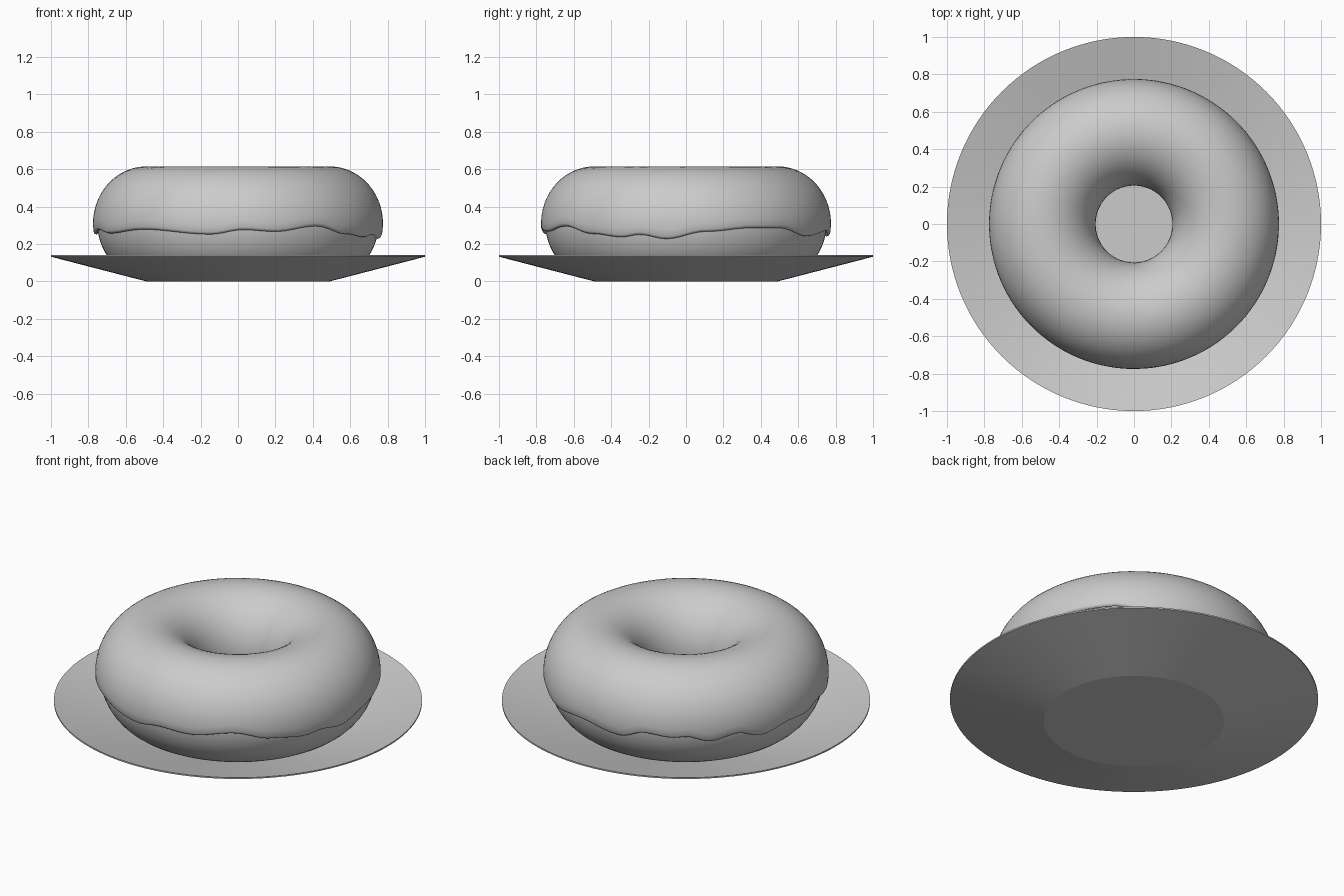
import bpy
from math import sin, cos, pi, tau, asin, radians

if "Cube" in bpy.data.objects:
    bpy.data.objects.remove(bpy.data.objects["Cube"])


def make_rings(name, section, seg, smooth_angle):
    """Sweep a closed (radius, z) section around z; the section may vary with angle."""
    verts, faces, n = [], [], 0
    for i in range(seg):
        a = tau * i / seg
        pts = section(a)
        n = len(pts)
        verts += [(r * cos(a), r * sin(a), z) for r, z in pts]
    for i in range(seg):
        j = (i + 1) % seg
        for k in range(n):
            m = (k + 1) % n
            faces.append((i * n + k, j * n + k, j * n + m, i * n + m))
    return make_mesh(name, verts, faces, smooth_angle)


def make_mesh(name, verts, faces, smooth_angle):
    me = bpy.data.meshes.new(name)
    me.from_pydata(verts, [], faces)
    ob = bpy.data.objects.new(name, me)
    bpy.context.collection.objects.link(ob)
    bpy.ops.object.select_all(action='DESELECT')
    ob.select_set(True)
    bpy.context.view_layer.objects.active = ob
    bpy.ops.object.shade_smooth_by_angle(angle=radians(smooth_angle))
    return ob


# Plate: thin dish with a flat foot and straight sloping rim
SEG = 128
profile = [(0.49, 0), (1.0, 0.132), (1.0, 0.14), (0.49, 0.008)]
pv = [(r * cos(tau * i / SEG), r * sin(tau * i / SEG), z)
      for r, z in profile for i in range(SEG)]
pf = [(k * SEG + i, k * SEG + (i + 1) % SEG,
       (k + 1) * SEG + (i + 1) % SEG, (k + 1) * SEG + i)
      for k in range(3) for i in range(SEG)]
pf.append(tuple(reversed(range(SEG))))
pf.append(tuple(range(3 * SEG, 4 * SEG)))
make_mesh("plate", pv, pf, 10)

# Dough: slightly tall torus resting in the dish
MAJOR, ZC = 0.49, 0.31


def ellipse(t, w, h):
    return (MAJOR + w * cos(t), ZC + h * sin(t))


make_rings("dough", lambda a: [ellipse(tau * k / 48, 0.262, 0.29) for k in range(48)], 128, 60)

# Icing: shell over the dough with a wavy lower edge (angle in degrees, edge height)
edge = [(8, .28), (27, .30), (41, .30), (58, .255), (78, .283), (97, .253), (108, .297),
        (120, .28), (125, .288), (135, .254), (146, .285), (158, .24), (172, .274),
        (183, .264), (193, .29), (206, .27), (229, .292), (259, .265), (272, .29),
        (285, .28), (303, .31), (319, .268), (333, .25), (341, .263), (352, .24)]


def edge_height(a):
    d = (a * 360 / tau - 8) % 360 + 8
    loop = edge + [(368, .28)]
    for (d0, z0), (d1, z1) in zip(loop, loop[1:]):
        if d <= d1:
            f = (1 - cos(pi * (d - d0) / (d1 - d0))) / 2
            return z0 + (z1 - z0) * f
    return loop[-1][1]


def icing_section(a):
    z_out = edge_height(a)
    z_in = 0.27 + 0.02 * sin(7 * a) + 0.012 * sin(12 * a + 1)
    t0 = asin((z_out - ZC) / 0.305)
    t1 = pi - asin((z_in - ZC) / 0.305)
    n = 30
    ts = [t0 + (t1 - t0) * k / n for k in range(n + 1)]
    outer = [ellipse(t, 0.285, 0.305) for t in ts]
    inner = [ellipse(t, 0.258, 0.286) for t in reversed(ts)]
    # rounded drip lip at both ends
    lip_in = [ellipse(t1 + 0.035, 0.281, 0.302), ellipse(t1 + 0.05, 0.272, 0.296)]
    lip_out = [ellipse(t0 - 0.05, 0.272, 0.296), ellipse(t0 - 0.035, 0.281, 0.302)]
    return outer + lip_in + inner + lip_out


make_rings("icing", icing_section, 240, 60)
